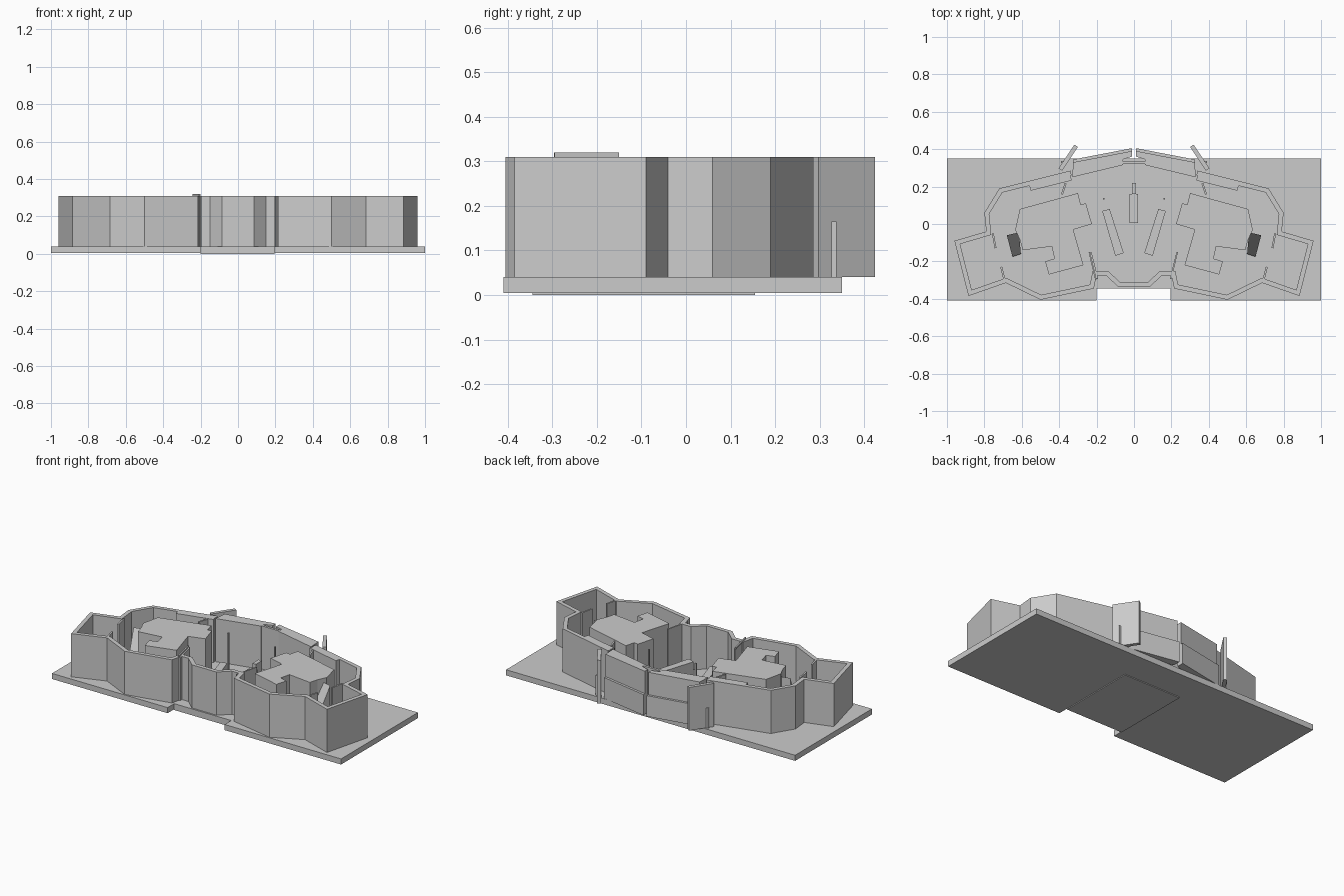
import bpy, bmesh
from mathutils import Vector

if "Cube" in bpy.data.objects:
    bpy.data.objects.remove(bpy.data.objects["Cube"])

FLOOR, TOP = 0.04, 0.31


def prism(name, pts, z0, z1, mirror=True):
    """Extrude a plan polygon; z1 may be a list giving each corner its own height."""
    tops = z1 if isinstance(z1, list) else [z1] * len(pts)
    bm = bmesh.new()
    lo = [bm.verts.new((x, y, z0)) for x, y in pts]
    hi = [bm.verts.new((x, y, z)) for (x, y), z in zip(pts, tops)]
    bm.faces.new(lo)
    bm.faces.new(hi)
    for i in range(len(pts)):
        j = (i + 1) % len(pts)
        bm.faces.new((lo[i], lo[j], hi[j], hi[i]))
    bmesh.ops.recalc_face_normals(bm, faces=bm.faces)
    mesh = bpy.data.meshes.new(name)
    bm.to_mesh(mesh)
    bm.free()
    obj = bpy.data.objects.new(name, mesh)
    bpy.context.collection.objects.link(obj)
    if mirror:
        obj.modifiers.new("Mirror", 'MIRROR')
    return obj


def wall(name, path, t=0.025, z0=FLOOR, z1=TOP, mirror=True):
    """Wall along an open path, thickened to its right-hand side with mitred corners."""
    p = [Vector(q) for q in path]
    dirs = [(b - a).normalized() for a, b in zip(p, p[1:])]
    norms = [Vector((d.y, -d.x)) for d in dirs]
    inner = []
    for i, q in enumerate(p):
        a, b = norms[max(i - 1, 0)], norms[min(i, len(norms) - 1)]
        inner.append(q + (a + b) * (t / (1 + a.dot(b))))
    return prism(name, [tuple(v) for v in p + inner[::-1]], z0, z1, mirror)


def box(name, x0, x1, y0, y1, z0, z1, mirror=False):
    return prism(name, [(x0, y0), (x1, y0), (x1, y1), (x0, y1)], z0, z1, mirror)


# Ground slab with a front notch, and the thin plate below it
prism("ground_slab", [(-1, -0.41), (-0.2, -0.41), (-0.2, -0.345), (0.195, -0.345),
                      (0.195, -0.41), (1, -0.41), (1, 0.35), (-1, 0.35)], 0.005, FLOOR, False)
box("under_plate", -0.2, 0.195, -0.345, 0.155, 0, 0.006)

# Outer walls: right half, mirrored
wall("outer_wall", [(0.34, 0.285), (0.72, 0.19), (0.8, 0.06), (0.79, -0.04), (0.96, -0.09),
                    (0.885, -0.385), (0.685, -0.315), (0.5, -0.405), (0.215, -0.345),
                    (0.2, -0.275), (0.15, -0.275), (0.085, -0.335), (0, -0.335)])
wall("wall_lining", [(0.34, 0.262), (0.56, 0.207)], 0.03)

# Rear rooms beside the entrance, with a projecting lower storey
prism("rear_room", [(0.012, 0.39), (0.325, 0.33), (0.33, 0.25), (0.06, 0.315),
                    (0.06, 0.345), (0.012, 0.36)], FLOOR, TOP)
prism("rear_lower_wall", [(0.012, 0.405), (0.325, 0.345), (0.325, 0.32), (0.012, 0.38)],
      FLOOR, 0.17)
wall("entrance_lintel", [(-0.06, 0.335), (0.06, 0.335)], 0.015, mirror=False)

# Angled fins and low posts at the back
wall("rear_fin", [(0.3, 0.412), (0.385, 0.285)], -0.022)
box("fin_post", 0.375, 0.39, 0.327, 0.338, FLOOR, 0.165, True)

# Inner building masses
prism("inner_block", [(0.61, 0.08), (0.3, 0.165), (0.285, 0.105), (0.257, 0.11), (0.225, 0),
                      (0.325, -0.03), (0.27, -0.22), (0.455, -0.27), (0.475, -0.2),
                      (0.425, -0.185), (0.44, -0.12), (0.595, -0.14), (0.61, -0.085),
                      (0.635, -0.03)], FLOOR, TOP - 0.003)

# Sloped stair housings beside the blocks
prism("stair_housing", [(0.615, -0.045), (0.68, -0.06), (0.65, -0.175), (0.605, -0.16)],
      FLOOR, [0.28, 0.28, 0.06, 0.06])

# Partitions between rooms
for i, (a, b) in enumerate([((0.715, -0.23), (0.695, -0.31)), ((0.76, -0.05), (0.745, -0.13)),
                            ((0.37, 0.22), (0.39, 0.16))]):
    wall(f"partition_{i + 1}", [a, b], 0.01)
wall("front_partition", [(0.235, -0.15), (0.2, -0.295)], 0.008, z1=TOP)
wall("front_screen", [(-0.235, -0.15), (-0.2, -0.295)], 0.008, z0=TOP, z1=0.32, mirror=False)

# Long counters and central desk
prism("counter", [(0.17, 0.07), (0.13, 0.08), (0.055, -0.155), (0.1, -0.17)], FLOOR, 0.15)
box("desk_body", -0.025, 0.022, 0.005, 0.16, FLOOR, 0.12)
box("desk_back", -0.012, 0.012, 0.16, 0.22, FLOOR, 0.15)
box("slim_post", 0.158, 0.166, 0.13, 0.14, FLOOR, TOP, True)
